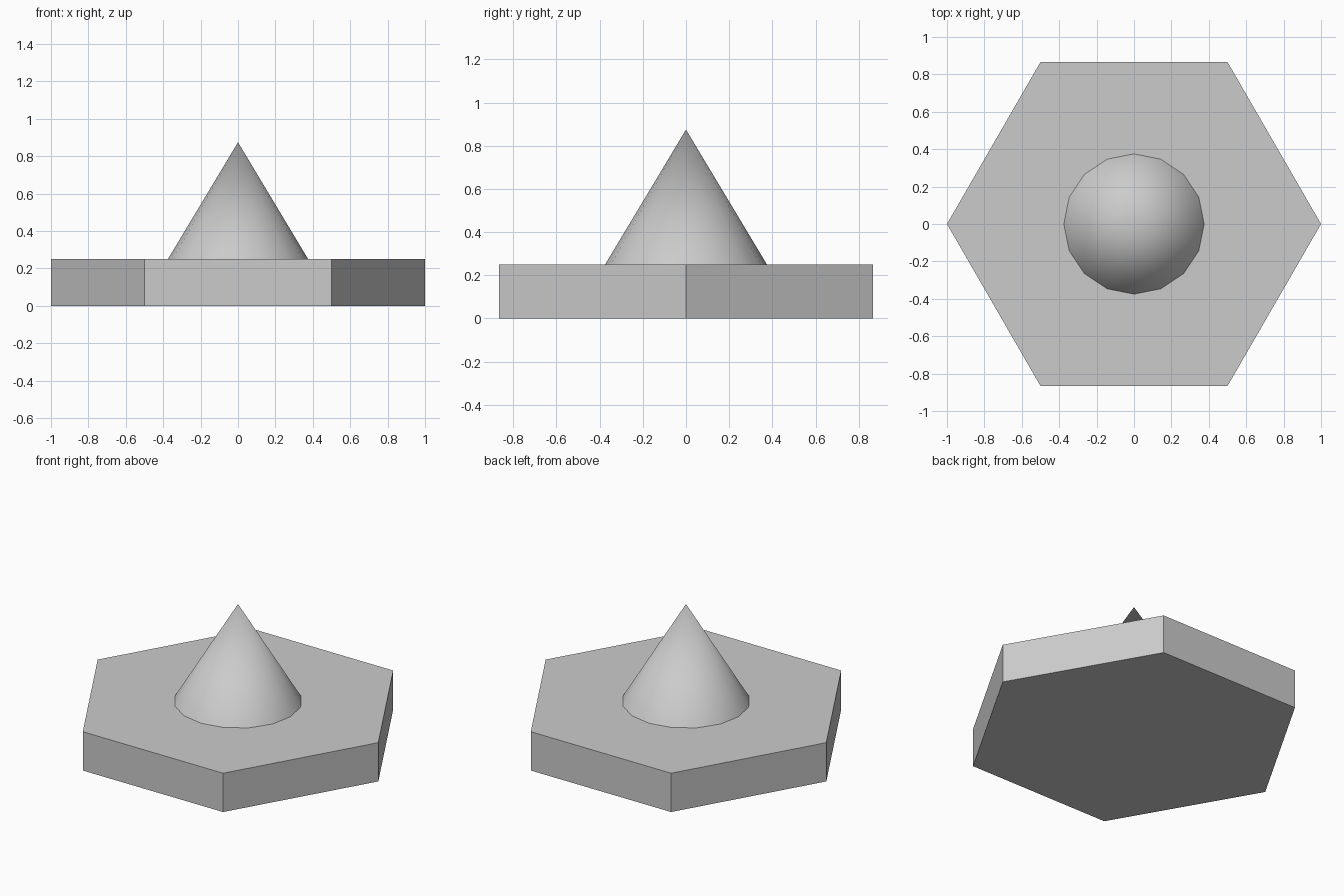
import bpy
import math

cube = bpy.data.objects.get("Cube")
if cube:
    bpy.data.objects.remove(cube, do_unlink=True)

# Single plain grey
grey = bpy.data.materials.new("light_grey")
grey.use_nodes = True
colour = (0.6, 0.6, 0.6, 1.0)
grey.diffuse_color = colour
grey.node_tree.nodes["Principled BSDF"].inputs["Base Color"].default_value = colour

BASE_HEIGHT = 0.25
CONE_HEIGHT = 0.625


def finish(name):
    obj = bpy.context.object
    obj.name = name
    obj.data.name = name
    obj.data.materials.append(grey)
    return obj


# Hexagonal slab with corners on the x axis
bpy.ops.mesh.primitive_cylinder_add(
    vertices=6, radius=1.0, depth=BASE_HEIGHT,
    location=(0, 0, BASE_HEIGHT / 2), rotation=(0, 0, math.radians(30)))
finish("hexagonal_base")

# Smooth sixteen-sided cone standing on the slab
bpy.ops.mesh.primitive_cone_add(
    vertices=16, radius1=0.375, radius2=0, depth=CONE_HEIGHT,
    end_fill_type='NOTHING', location=(0, 0, BASE_HEIGHT + CONE_HEIGHT / 2))
finish("cone")
bpy.ops.object.shade_smooth_by_angle(angle=math.radians(30))
